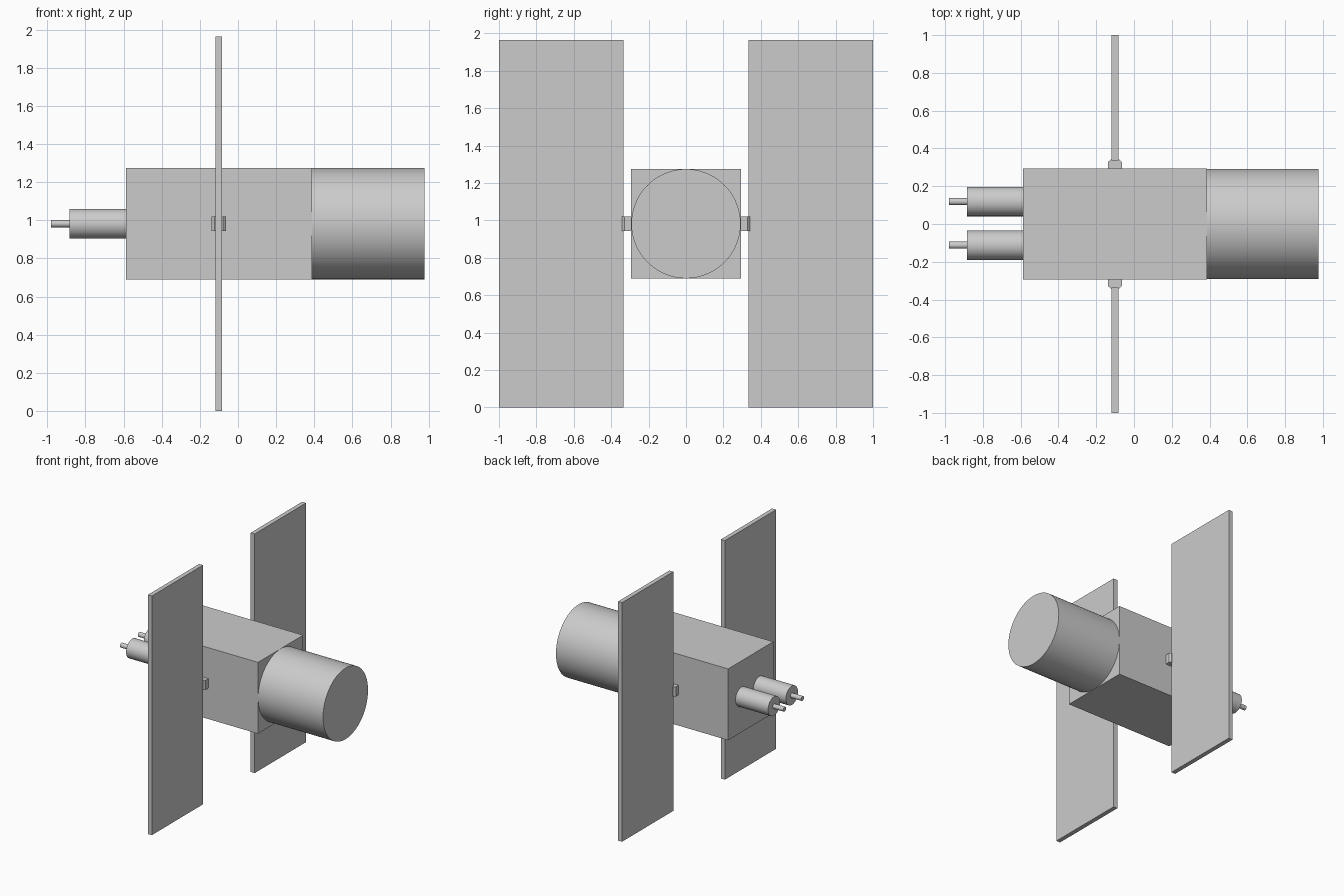
import bpy
import bmesh
from math import pi
from mathutils import Matrix, Vector

cube = bpy.data.objects.get("Cube")
if cube:
    bpy.data.objects.remove(cube, do_unlink=True)

GREY = (0.6, 0.6, 0.6, 1)
grey = bpy.data.materials.new("plain grey")
grey.use_nodes = True
grey.diffuse_color = GREY
grey.node_tree.nodes["Principled BSDF"].inputs["Base Color"].default_value = GREY

AXIS_Z = 0.982   # height of the main axis
PANEL_X = -0.101


def finish(name, bm):
    bmesh.ops.recalc_face_normals(bm, faces=bm.faces)
    mesh = bpy.data.meshes.new(name)
    bm.to_mesh(mesh)
    bm.free()
    mesh.materials.append(grey)
    obj = bpy.data.objects.new(name, mesh)
    bpy.context.collection.objects.link(obj)
    return obj


def box(name, low, high):
    low, high = Vector(low), Vector(high)
    bm = bmesh.new()
    bmesh.ops.create_cube(bm, size=1)
    bmesh.ops.scale(bm, vec=high - low, verts=bm.verts)
    bmesh.ops.translate(bm, vec=(low + high) / 2, verts=bm.verts)
    return finish(name, bm)


def rod(name, x0, x1, y, radius, sides=96):
    """Capped cylinder lying along x."""
    bm = bmesh.new()
    place = Matrix.Translation(((x0 + x1) / 2, y, AXIS_Z)) @ Matrix.Rotation(pi / 2, 4, "Y")
    bmesh.ops.create_cone(bm, cap_ends=True, segments=sides, radius1=radius,
                          radius2=radius, depth=x1 - x0, matrix=place)
    obj = finish(name, bm)
    bpy.ops.object.select_all(action="DESELECT")
    obj.select_set(True)
    bpy.context.view_layer.objects.active = obj
    bpy.ops.object.shade_smooth_by_angle()


def bracket(name, side):
    """Block whose outer end tapers onto the panel edge."""
    outline = [(-0.037, 0.29), (0.037, 0.29), (0.037, 0.328),
               (0.022, 0.342), (-0.022, 0.342), (-0.037, 0.328)]
    bm = bmesh.new()
    face = bm.faces.new([bm.verts.new((PANEL_X + x, side * y, AXIS_Z - 0.039))
                         for x, y in outline])
    top = bmesh.ops.extrude_face_region(bm, geom=[face])["geom"]
    bmesh.ops.translate(bm, vec=(0, 0, 0.078),
                        verts=[v for v in top if isinstance(v, bmesh.types.BMVert)])
    finish(name, bm)


# Main body and front drum
box("body", (-0.588, -0.293, AXIS_Z - 0.293), (0.387, 0.293, AXIS_Z + 0.293))
rod("front_drum", 0.387, 0.977, 0, 0.292, 128)

# Paired rear cylinders with thin tips, panels and their mounts
for label, side, rear_y in (("left", 1, 0.119), ("right", -1, -0.112)):
    rod(label + "_rear_cylinder", -0.884, -0.588, rear_y, 0.078)
    rod(label + "_rear_tip", -0.98, -0.884, rear_y, 0.019, 48)
    ys = sorted((side * 0.335, side))
    box(label + "_panel", (PANEL_X - 0.018, ys[0], 0), (PANEL_X + 0.018, ys[1], AXIS_Z * 2))
    bracket(label + "_panel_bracket", side)
